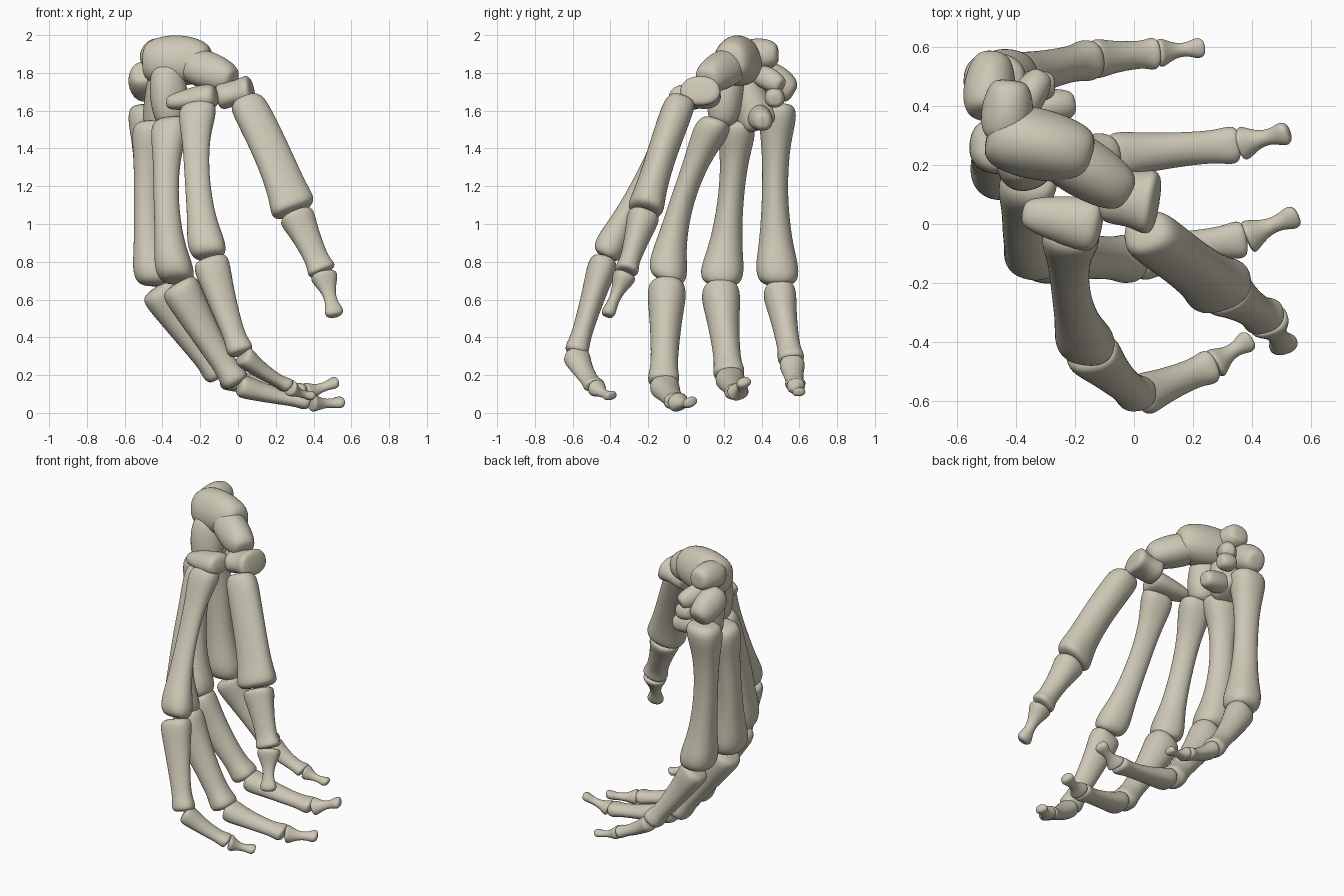
import bpy
import bmesh
from math import cos, sin, tau
from mathutils import Vector

cube = bpy.data.objects.get("Cube")
if cube:
    bpy.data.objects.remove(cube, do_unlink=True)

# One ivory material for every bone
ivory = bpy.data.materials.new("ivory_bone")
ivory.use_nodes = True
ivory.diffuse_color = (0.61, 0.575, 0.46, 1)
shader = ivory.node_tree.nodes["Principled BSDF"]
shader.inputs["Base Color"].default_value = ivory.diffuse_color
shader.inputs["Roughness"].default_value = 0.8

# Profiles along a bone: position, relative width, relative depth
METACARPAL = [(0, .5, .7), (.03, .85, 1), (.1, .88, 1), (.25, .62, .7), (.5, .56, .64),
              (.75, .74, .75), (.88, 1, 1), (.96, .98, 1), (1, .6, .7)]
STOUT = [(0, .45, .6), (.04, .8, .85), (.15, .85, .9), (.5, .84, .8),
         (.8, .9, .85), (.93, 1.08, 1), (.98, 1, .95), (1, .6, .6)]
PHALANX = [(0, .6, .65), (.03, .95, 1), (.12, 1, 1), (.32, .82, .83), (.6, .7, .68),
           (.82, .68, .6), (.92, .82, .75), (.98, .78, .7), (1, .4, .4)]
FINGERTIP = [(0, .6, .6), (.05, 1, 1), (.2, .85, .8), (.45, .45, .45), (.7, .42, .42),
             (.86, .7, .55), (.96, .62, .5), (1, .3, .3)]
LUMP = [(0, .5, .5), (.06, .85, .85), (.3, 1.05, 1.05), (.65, 1, 1.05),
        (.93, .8, .8), (1, .45, .45)]
SADDLE = [(0, .5, .6), (.08, .85, .9), (.3, .85, .85), (.6, .85, .8),
          (.9, 1.1, 1.1), (1, .7, .7)]
WEDGE = [(0, .35, .35), (.08, .6, .6), (.35, .8, .8), (.7, 1, 1),
         (.92, 1.05, 1), (1, .6, .6)]
SIDES = 12


def bone(name, profile, start, end, width, depth, palm, bow=(0, 0, 0), ridge=0.06):
    """Loft rounded sections from start to end, bowed along the middle."""
    start, end, bow = Vector(start), Vector(end), Vector(bow)
    axis = (end - start).normalized()
    palm = Vector(palm)
    palm = (palm - axis * palm.dot(axis)).normalized()
    side = axis.cross(palm)
    bm = bmesh.new()
    rings = []
    for t, w, d in profile:
        middle = 4 * t * (1 - t)
        centre = start.lerp(end, t) + bow * middle
        ring = []
        for i in range(SIDES):
            a = tau * i / SIDES
            # Three-cornered shaft, squarer ends
            r = 1 + ridge * middle * cos(3 * a) - ridge * (1 - middle) * cos(4 * a)
            offset = palm * (cos(a) * depth * d) + side * (sin(a) * width * w)
            ring.append(bm.verts.new(centre + offset * (r / 2)))
        rings.append(ring)
    for low, high in zip(rings, rings[1:]):
        for i in range(SIDES):
            j = (i + 1) % SIDES
            bm.faces.new((low[i], low[j], high[j], high[i]))
    bm.faces.new(rings[0])
    bm.faces.new(rings[-1])
    bmesh.ops.recalc_face_normals(bm, faces=bm.faces)
    for face in bm.faces:
        face.smooth = True
    mesh = bpy.data.meshes.new(name)
    bm.to_mesh(mesh)
    bm.free()
    mesh.materials.append(ivory)
    obj = bpy.data.objects.new(name, mesh)
    bpy.context.collection.objects.link(obj)
    smooth = obj.modifiers.new("smooth_surface", "SUBSURF")
    smooth.levels = smooth.render_levels = 2


def finger(name, joints, palm, palm_scale, finger_scale, bow, slim=1):
    """Chain of four bones through the given joints."""
    parts = [("metacarpal", METACARPAL, 0.22 * slim, 0.21, palm_scale),
             ("proximal_phalanx", PHALANX, 0.22 * slim, 0.22, finger_scale),
             ("middle_phalanx", PHALANX, 0.17, 0.13, finger_scale),
             ("fingertip", FINGERTIP, 0.13, 0.11, finger_scale)]
    arch = Vector(palm).normalized() * -0.015
    for (part, profile, width, depth, scale), a, b in zip(parts, joints, joints[1:]):
        bend = bow if part == "metacarpal" else arch
        bone(f"{name}_{part}", profile, a, b, width * scale, depth * scale, palm, bend)


# Four fingers
finger("index", [(-.21, -.02, 1.64), (-.15, -.43, .82), (.02, -.585, .31),
                 (.27, -.48, .14), (.4, -.39, .09)],
       (.8, .3, 1), 1, 0.92, (-.04, 0, 0), 0.82)
finger("middle", [(-.35, .17, 1.56), (-.32, -.1, .69), (0, -.12, .15),
                  (.38, -.05, .06), (.56, .03, .06)],
       (1, 0, 1), 1, 1, (-.05, -.06, 0))
finger("ring", [(-.44, .27, 1.55), (-.43, .18, .67), (-.09, .23, .19),
                (.36, .27, .11), (.53, .31, .17)],
       (1, 0, 1), 1.1, 1, (-.05, .01, 0))
finger("little", [(-.47, .49, 1.64), (-.42, .49, .67), (-.14, .56, .27),
                  (.08, .58, .15), (.24, .6, .11)],
       (1, 0, 1), 1.1, 0.85, (-.03, -.02, 0))

# Thumb
thumb_palm = (-.3, 1, 0)
knuckle, middle_joint = (.3, -.22, 1.06), (.45, -.32, .74)
bone("thumb_metacarpal", STOUT, (.03, -.02, 1.67), knuckle, 0.245, 0.2,
     thumb_palm, (.015, -.01, .01))
bone("thumb_proximal_phalanx", PHALANX, knuckle, middle_joint, 0.2, 0.18, thumb_palm)
bone("thumb_fingertip", FINGERTIP, middle_joint, (.515, -.42, .51), 0.16, 0.14, thumb_palm)

# Wrist bones: name, profile, two ends, width, depth
WRIST = [
    ("trapezium", SADDLE, (-.11, .1, 1.67), (.08, .07, 1.71), .23, .17),
    ("trapezoid", WEDGE, (-.38, .04, 1.64), (-.11, -.01, 1.68), .19, .14),
    ("scaphoid", LUMP, (-.5, .31, 1.86), (-.14, .23, 1.86), .25, .27),
    ("scaphoid_tubercle", LUMP, (-.3, .27, 1.86), (-.02, .1, 1.76), .21, .2),
    ("lunate", LUMP, (-.44, .28, 1.89), (-.42, .49, 1.9), .18, .17),
    ("triquetrum", LUMP, (-.5, .37, 1.81), (-.48, .57, 1.69), .18, .18),
    ("pisiform", LUMP, (-.4, .37, 1.8), (-.31, .51, 1.73), .12, .12),
    ("pisiform_knob", LUMP, (-.38, .47, 1.68), (-.27, .47, 1.66), .11, .11),
]
for name, profile, a, b, width, depth in WRIST:
    bone(name, profile, a, b, width, depth, (0, 0, 1))

# Wrist bones that stand upright above the palm
bone("capitate", LUMP, (-.38, .23, 1.84), (-.36, .19, 1.52), .2, .2, (1, 0, 0))
bone("hamate", WEDGE, (-.42, .28, 1.82), (-.41, .4, 1.5), .22, .2, (1, 0, 0))
bone("hamate_hook", LUMP, (-.42, .38, 1.58), (-.2, .41, 1.54), .13, .13, (0, 0, 1))
